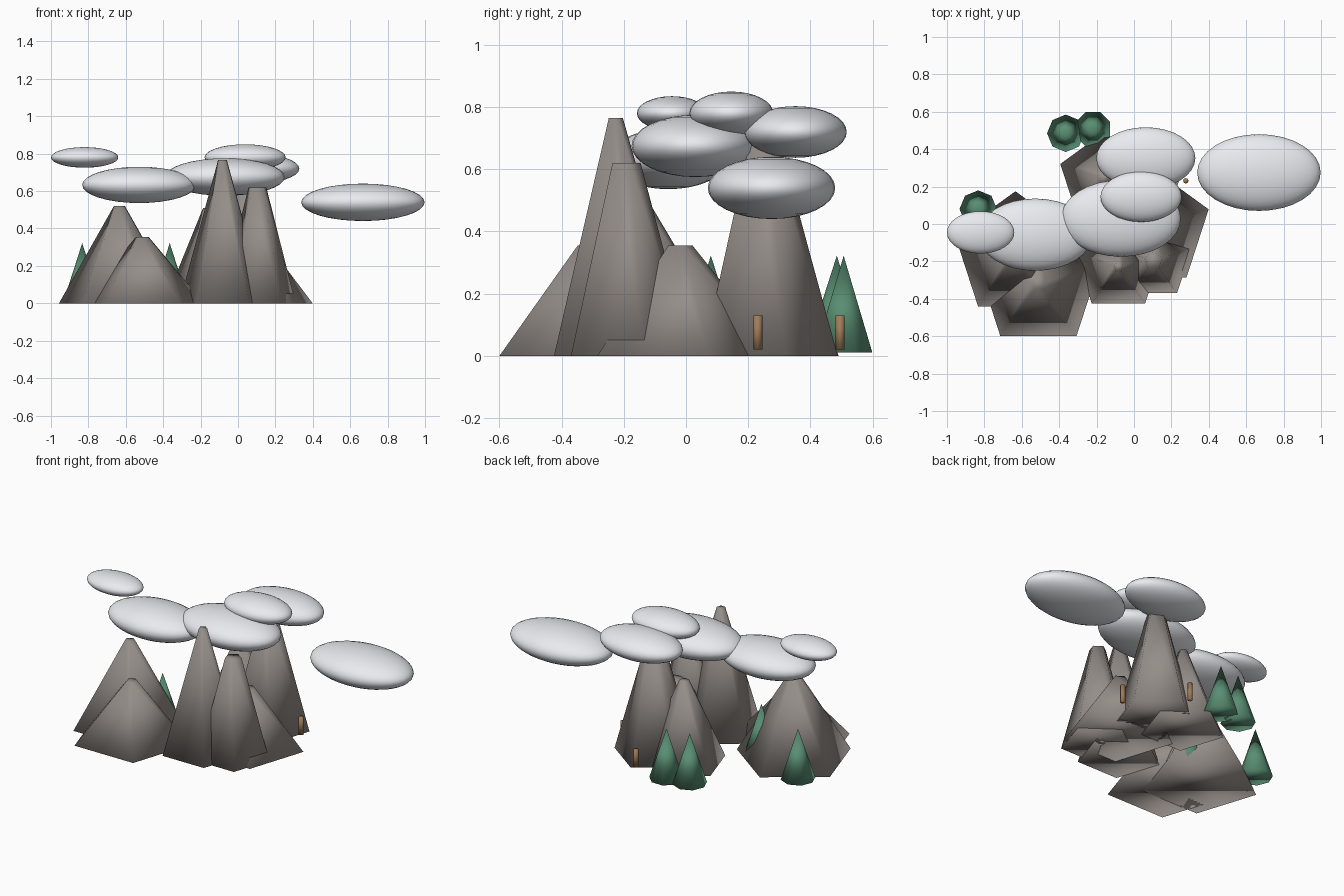
import bpy
from math import pi


def material(name, rgb):
    m = bpy.data.materials.new(name)
    m.diffuse_color = (*rgb, 1)
    return m


ROCK = material("rock", (0.30, 0.27, 0.25))
LEAF = material("pine_green", (0.10, 0.27, 0.17))
WOOD = material("wood", (0.35, 0.20, 0.10))
WHITE = material("cloud_white", (0.82, 0.83, 0.87))


def finish(name, mat):
    ob = bpy.context.object
    ob.name = name
    ob.data.materials.append(mat)
    bpy.ops.object.shade_smooth()
    return ob


def cone(name, mat, sides, x, y, z0, z1, r0, r1=0.0, turn=0.0):
    bpy.ops.mesh.primitive_cone_add(
        vertices=sides, radius1=r0, radius2=r1, depth=z1 - z0,
        location=(x, y, (z0 + z1) / 2), rotation=(0, 0, turn))
    return finish(name, mat)


# Mountains: five-sided blunt cones (x, y, height, base radius, top radius)
for i, (x, y, h, r0, r1) in enumerate([
        (-0.634, -0.165, 0.52, 0.34, 0.031),
        (-0.511, -0.320, 0.355, 0.346, 0.035),
        (-0.083, -0.228, 0.765, 0.243, 0.025),
        (0.104, -0.196, 0.62, 0.215, 0.050),
        (0.042, 0.248, 0.68, 0.240, 0.055),
        (-0.160, 0.245, 0.51, 0.246, 0.028),
        (0.090, -0.022, 0.355, 0.325, 0.043)]):
    cone(f"mountain_{i + 1}", ROCK, 5, x, y, 0, h, r0, r1)

# Pine trees around the foot of the mountains
for i, (x, y, turn) in enumerate([
        (-0.365, 0.485, 0), (-0.22, 0.507, pi / 8),
        (-0.833, 0.08, 0), (-0.47, -0.075, 0)]):
    cone(f"pine_tree_{i + 1}", LEAF, 8, x, y, 0.01, 0.322, 0.1, 0, turn)

# Small wooden posts
for i, (x, y) in enumerate([(0.277, 0.231), (0.0, 0.496)]):
    cone(f"post_{i + 1}", WOOD, 8, x, y, 0.02, 0.13, 0.0145, 0.0145)

# Clouds: flattened spheres (centre, radii)
for i, (c, r) in enumerate([
        ((0.668, 0.275, 0.54), (0.33, 0.205, 0.10)),
        ((0.063, 0.352, 0.72), (0.265, 0.165, 0.083)),
        ((-0.07, 0.03, 0.675), (0.32, 0.205, 0.10)),
        ((0.038, 0.146, 0.78), (0.217, 0.135, 0.07)),
        ((-0.528, -0.057, 0.633), (0.305, 0.193, 0.097)),
        ((-0.82, -0.045, 0.78), (0.18, 0.113, 0.055))]):
    bpy.ops.mesh.primitive_uv_sphere_add(segments=32, ring_count=16, radius=1, location=c)
    bpy.context.object.scale = r
    finish(f"cloud_{i + 1}", WHITE)
